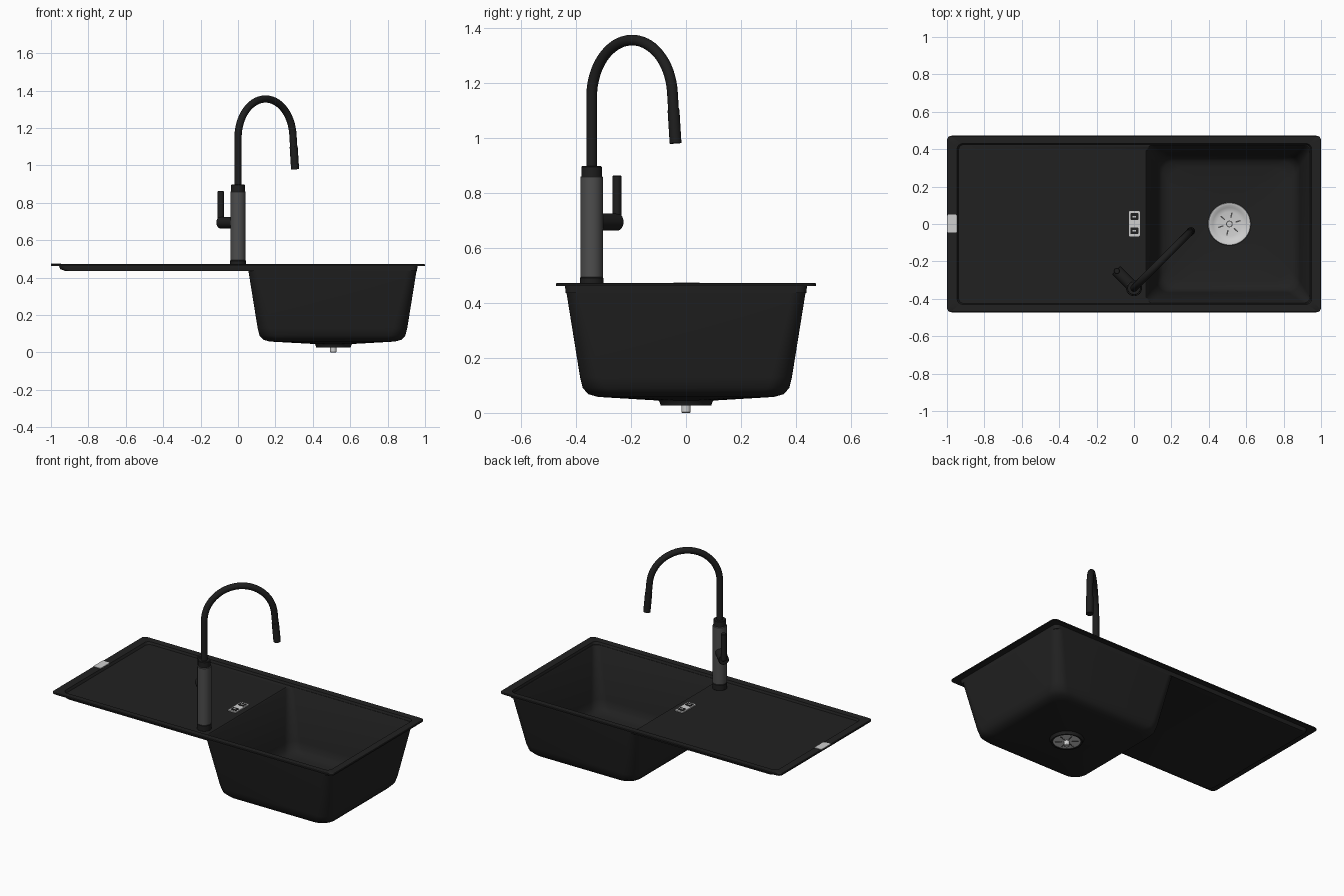
import bpy, bmesh, math
from mathutils import Matrix, Vector

if "Cube" in bpy.data.objects:
    bpy.data.objects.remove(bpy.data.objects["Cube"])


def material(name, value):
    m = bpy.data.materials.new(name)
    m.diffuse_color = (value, value, value, 1)
    m.use_nodes = True
    m.node_tree.nodes["Principled BSDF"].inputs["Base Color"].default_value = m.diffuse_color
    return m


GRANITE = material("granite black", 0.015)
TAP = material("tap black", 0.013)
GREY = material("dark grey", 0.075)
STEEL = material("light steel", 0.62)


def finish(bm, name, mat, angle=40):
    bmesh.ops.recalc_face_normals(bm, faces=bm.faces)
    me = bpy.data.meshes.new(name)
    bm.to_mesh(me)
    bm.free()
    ob = bpy.data.objects.new(name, me)
    bpy.context.collection.objects.link(ob)
    me.materials.append(mat)
    smooth(ob, angle)
    return ob


def smooth(ob, angle=40):
    bpy.ops.object.select_all(action='DESELECT')
    ob.select_set(True)
    bpy.context.view_layer.objects.active = ob
    bpy.ops.object.shade_smooth_by_angle(angle=math.radians(angle))


def rounded_ring(x0, x1, y0, y1, z, r, seg=8):
    """Points of a rounded rectangle, counter-clockwise."""
    corners = [(x1 - r, y1 - r), (x0 + r, y1 - r), (x0 + r, y0 + r), (x1 - r, y0 + r)]
    return [(cx + r * math.cos(a), cy + r * math.sin(a), z)
            for q, (cx, cy) in enumerate(corners)
            for a in [(q + i / seg) * math.pi / 2 for i in range(seg + 1)]]


def loft(name, rings, mat):
    """Skin a closed sequence of rings."""
    bm = bmesh.new()
    vs = [[bm.verts.new(p) for p in ring] for ring in rings]
    n = len(vs[0])
    for k, a in enumerate(vs):
        b = vs[(k + 1) % len(vs)]
        for i in range(n):
            j = (i + 1) % n
            bm.faces.new((a[i], a[j], b[j], b[i]))
    bmesh.ops.remove_doubles(bm, verts=bm.verts, dist=1e-5)
    return finish(bm, name, mat)


def lathe(name, profile, mat, matrix, seg=40):
    """Revolve (radius, height) pairs about the local z axis."""
    bm = bmesh.new()
    vs = [bm.verts.new((r, 0, z)) for r, z in profile]
    es = [bm.edges.new(p) for p in zip(vs, vs[1:])]
    bmesh.ops.spin(bm, geom=vs + es, axis=(0, 0, 1), cent=(0, 0, 0),
                   angle=math.tau, steps=seg, use_duplicate=False)
    bmesh.ops.remove_doubles(bm, verts=bm.verts, dist=1e-5)
    bm.transform(matrix)
    return finish(bm, name, mat)


def rod(name, r, z0, z1, mat, matrix, c=0.003):
    """Solid cylinder with softened rims."""
    return lathe(name, [(0, z0), (r - c, z0), (r, z0 + c), (r, z1 - c), (r - c, z1), (0, z1)],
                 mat, matrix, 32)


def box(name, size, loc, mat, turn=0, bevel=0):
    bm = bmesh.new()
    bmesh.ops.create_cube(bm, size=1)
    bm.transform(Matrix.Diagonal((*size, 1)))
    if bevel:
        edges = [e for e in bm.edges if abs(e.verts[0].co.z - e.verts[1].co.z) > 1e-4]
        bmesh.ops.bevel(bm, geom=edges, offset=bevel, segments=3, affect='EDGES', profile=0.5)
    bm.transform(Matrix.Rotation(turn, 4, 'Z') @ Matrix.Translation(loc))
    return finish(bm, name, mat, 30)


# Sink body: drain hole, bowl, drainer, rim and underside in one skin
DX = 0.51


def drain_ring(r, z):
    return rounded_ring(DX - r, DX + r, -r, r, z, r)


def bowl_ring(x0, x1, y, inset, z, r):
    return rounded_ring(x0 + inset, x1 - inset, -y + inset, y - inset, z, r)


FILLET = [(0.115, 0.058, 0.08), (0.08, 0.068, 0.075), (0.06, 0.09, 0.07), (0.05, 0.13, 0.065)]
inner = [bowl_ring(0.072, 0.937, 0.417, i, z + 0.016, r) for i, z, r in FILLET]
outer = [bowl_ring(0.055, 0.955, 0.435, i, z, r + 0.01) for i, z, r in reversed(FILLET)]
loft("sink_body", [
    drain_ring(0.10, 0.061),
    drain_ring(0.12, 0.062),
    *inner,
    rounded_ring(0.072, 0.937, -0.417, 0.417, 0.448, 0.035),
    rounded_ring(0.065, 0.942, -0.422, 0.422, 0.455, 0.035),
    rounded_ring(-0.938, 0.945, -0.425, 0.425, 0.455, 0.03),
    rounded_ring(-0.946, 0.950, -0.430, 0.430, 0.470, 0.03),
    rounded_ring(-0.997, 0.997, -0.469, 0.469, 0.472, 0.025),
    rounded_ring(-1.0, 1.0, -0.472, 0.472, 0.469, 0.025),
    rounded_ring(-1.0, 1.0, -0.472, 0.472, 0.462, 0.025),
    rounded_ring(-0.957, 0.960, -0.440, 0.440, 0.462, 0.03),
    rounded_ring(-0.950, 0.958, -0.438, 0.438, 0.445, 0.03),
    rounded_ring(-0.925, 0.957, -0.437, 0.437, 0.436, 0.03),
    rounded_ring(0.055, 0.955, -0.435, 0.435, 0.440, 0.05),
    *outer,
    drain_ring(0.12, 0.046),
    drain_ring(0.10, 0.045),
], GRANITE)

# Drain: housing under the bowl, strainer inside, plate and bolt below
at_drain = Matrix.Translation((DX, 0, 0))
lathe("drain_housing", [(0.082, 0.05), (0.105, 0.05), (0.097, 0.042), (0.092, 0.027),
                        (0.082, 0.027), (0.082, 0.05)], GRANITE, at_drain)
lathe("strainer", [(0, 0.061), (0.065, 0.061), (0.088, 0.066), (0.10, 0.076), (0.112, 0.077),
                   (0.115, 0.073), (0.115, 0.060), (0.08, 0.052), (0, 0.052)], STEEL, at_drain)
rod("drain_plate", 0.083, 0.030, 0.040, STEEL, at_drain)
rod("drain_bolt", 0.017, 0.0, 0.034, STEEL, at_drain)
lathe("strainer_centre_ring", [(0.013, 0.0605), (0.013, 0.063), (0.018, 0.063), (0.018, 0.0605)],
      GREY, at_drain)
for i in range(6):
    a = i * math.tau / 6 + 0.3
    for label, z, length in (("strainer_slot", 0.061, 0.030), ("plate_slot", 0.030, 0.040)):
        slot = box(f"{label}_{i}", (length, 0.007, 0.003), (0.048, 0, z), GREY, a, 0.003)
        slot.location.x = DX

# Overflow plate on the drainer, with two slots, and the clip on the left rim
box("overflow_plate", (0.058, 0.136, 0.008), (0.002, 0.002, 0.458), STEEL, 0, 0.006)
for y in (-0.036, 0.040):
    box("overflow_slot", (0.042, 0.036, 0.003), (0.002, y, 0.462), TAP, 0, 0.004)
    box("overflow_bar", (0.020, 0.008, 0.003), (0.002, y, 0.463), STEEL)
box("rim_label", (0.052, 0.095, 0.004), (-0.973, 0.002, 0.472), STEEL, 0, 0.006)

# Tap column
BASE = Vector((0, -0.343, 0))
at_tap = Matrix.Translation(BASE)
rod("tap_base", 0.043, 0.453, 0.493, TAP, at_tap)
rod("tap_column", 0.041, 0.49, 0.860, GREY, at_tap)
rod("tap_collar", 0.037, 0.857, 0.897, TAP, at_tap)

# Swan neck: straight riser, arch and slightly flared drop, turned 45 degrees
R, ZC, TILT = 0.208, 1.147, math.radians(5)
path = [(0, 0.88)]
for i in range(33):
    a = math.pi - (math.pi - TILT) * i / 32
    path.append((R + R * math.cos(a), ZC + R * math.sin(a)))
ex, ez = path[-1]


def along(s):
    return (ex + s * math.sin(TILT), ez - s * math.cos(TILT))


def tube(name, pts, r):
    cu = bpy.data.curves.new(name, 'CURVE')
    cu.dimensions = '3D'
    cu.bevel_depth = r
    cu.bevel_resolution = 6
    cu.use_fill_caps = True
    sp = cu.splines.new('POLY')
    sp.points.add(len(pts) - 1)
    for p, (d, z) in zip(sp.points, pts):
        p.co = (BASE.x + d * math.sqrt(0.5), BASE.y + d * math.sqrt(0.5), z, 1)
    ob = bpy.data.objects.new(name, cu)
    bpy.context.collection.objects.link(ob)
    cu.materials.append(TAP)
    bpy.ops.object.select_all(action='DESELECT')
    ob.select_set(True)
    bpy.context.view_layer.objects.active = ob
    bpy.ops.object.convert(target='MESH')
    smooth(bpy.context.view_layer.objects.active)


tube("swan_neck", path + [along(0.07)], 0.0195)
tube("spray_nozzle", [along(0.065), along(0.186)], 0.0215)

# Side handle: stub and upright lever
side = Matrix.Rotation(math.radians(135), 4, 'Z') @ Matrix.Rotation(math.pi / 2, 4, 'Y')
rod("handle_stub", 0.031, 0.02, 0.136, TAP, Matrix.Translation(BASE + Vector((0, 0, 0.694))) @ side)
lever_xy = BASE + Vector((-0.092, 0.092, 0))
rod("handle_lever", 0.0165, 0.69, 0.863, TAP, Matrix.Translation(lever_xy))
